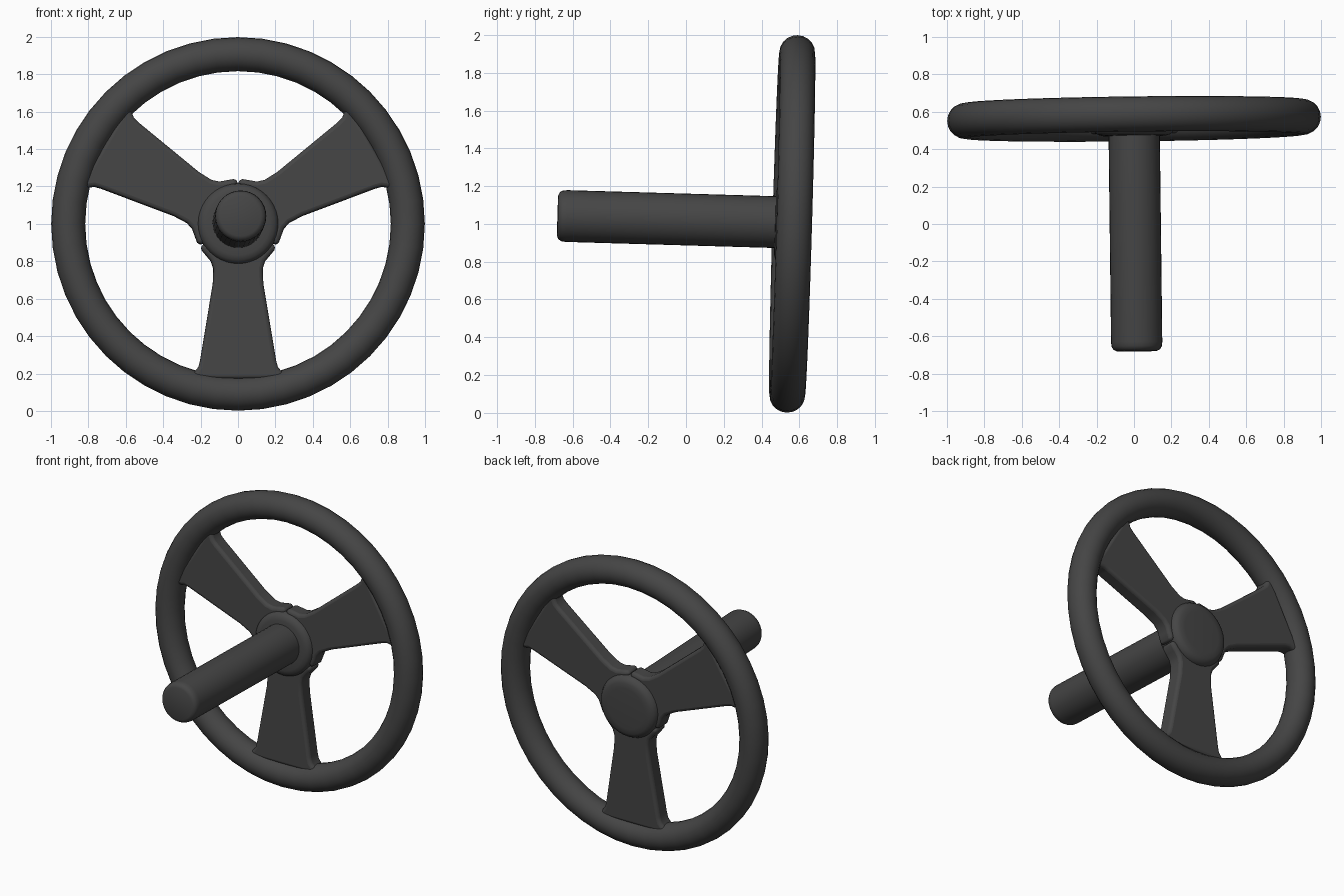
import bpy, bmesh, math
from mathutils import Matrix, Vector

if "Cube" in bpy.data.objects:
    bpy.data.objects.remove(bpy.data.objects["Cube"])

# Wheel frame: local z points to the front, local y is up, slightly tilted
front = Vector((0.012, -1, 0.029)).normalized()
up = front.cross(Vector((1, 0.012, 0))).normalized()
side = up.cross(front)
frame = Matrix((side, up, front)).transposed().to_4x4()
frame.translation = (0, 0.562, 1.0)

mat = bpy.data.materials.new("dark_plastic")
mat.diffuse_color = (0.06, 0.06, 0.06, 1)
mat.use_nodes = True
mat.node_tree.nodes["Principled BSDF"].inputs["Base Color"].default_value = mat.diffuse_color


def finish(name, bm, bevel=0):
    bmesh.ops.recalc_face_normals(bm, faces=bm.faces)
    mesh = bpy.data.meshes.new(name)
    bm.to_mesh(mesh)
    bm.free()
    ob = bpy.data.objects.new(name, mesh)
    bpy.context.collection.objects.link(ob)
    ob.matrix_world = frame
    mesh.materials.append(mat)
    if bevel:
        mod = ob.modifiers.new("bevel", "BEVEL")
        mod.width, mod.segments, mod.limit_method = bevel, 3, "ANGLE"
        mod.angle_limit = math.radians(50)
    bpy.context.view_layer.objects.active = ob
    ob.select_set(True)
    bpy.ops.object.shade_smooth_by_angle(angle=math.radians(50))
    ob.select_set(False)
    return ob


def lathe(name, profile, steps, closed=False, centre=(0, 0)):
    """Spin (radius, height) points around the wheel axis."""
    bm = bmesh.new()
    rings = []
    for i in range(steps):
        a = 2 * math.pi * i / steps
        rings.append([bm.verts.new((r * math.cos(a) + centre[0],
                                    r * math.sin(a) + centre[1], z)) for r, z in profile])
    n = len(profile)
    for i in range(steps):
        p, q = rings[i], rings[(i + 1) % steps]
        for j in range(n if closed else n - 1):
            k = (j + 1) % n
            bm.faces.new((p[j], q[j], q[k], p[k]))
    if not closed:
        bm.faces.new([r[0] for r in rings])
        bm.faces.new([r[-1] for r in rings])
    return finish(name, bm)


# Rim
section = [(0.908 + 0.091 * math.cos(2 * math.pi * i / 20),
            0.094 * math.sin(2 * math.pi * i / 20)) for i in range(20)]
lathe("rim", section, 48, closed=True)

# Hub with rounded front and back edges
lathe("hub", [(0.14, -0.098), (0.175, -0.095), (0.2, -0.083), (0.213, -0.06), (0.217, -0.03),
              (0.217, 0.04), (0.212, 0.065), (0.195, 0.083), (0.17, 0.09), (0.12, 0.092)], 40)

# Steering column
lathe("column", [(0.137, 0.0), (0.137, 1.195), (0.134, 1.218), (0.125, 1.234), (0.108, 1.242)],
      32, centre=(0, 0.007))

# Three spokes flaring into the hub and the rim: (distance, half width)
outline = [(0.11, 0.2), (0.14, 0.195), (0.17, 0.17), (0.2, 0.145), (0.24, 0.132), (0.32, 0.135),
           (0.73, 0.203), (0.765, 0.212), (0.785, 0.228), (0.83, 0.265)]
loop = outline + [(r, -w) for r, w in reversed(outline)]
for name, deg in (("right_spoke", 30), ("left_spoke", 150), ("lower_spoke", 270)):
    bm = bmesh.new()
    turn = Matrix.Rotation(math.radians(deg), 3, "Z")
    face = bm.faces.new([bm.verts.new(turn @ Vector((r, w, -0.055))) for r, w in loop])
    ext = bmesh.ops.extrude_face_region(bm, geom=[face])["geom"]
    bmesh.ops.translate(bm, vec=(0, 0, 0.11),
                        verts=[v for v in ext if isinstance(v, bmesh.types.BMVert)])
    finish(name, bm, bevel=0.022)
